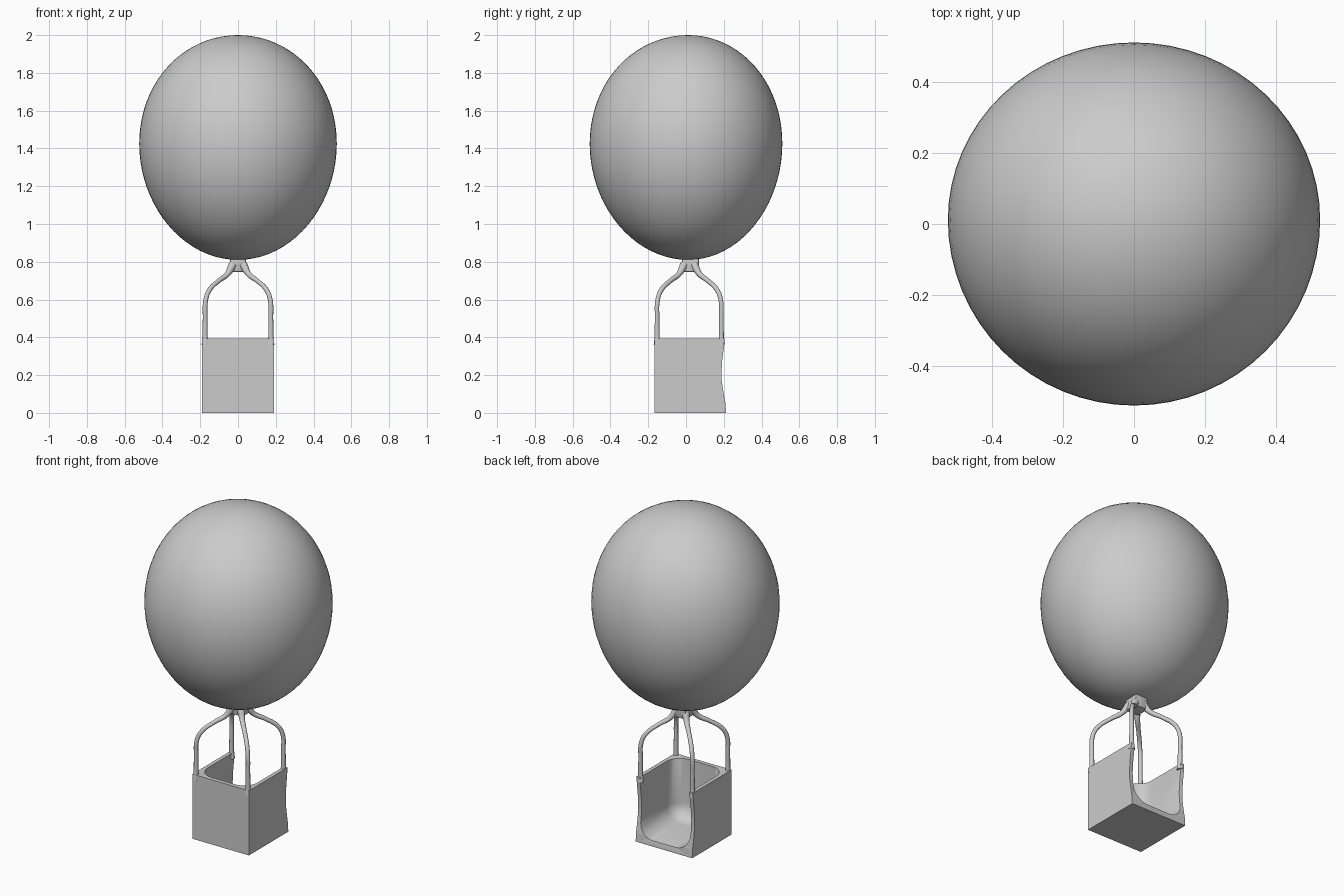
import bpy, bmesh, math

if "Cube" in bpy.data.objects:
    bpy.data.objects.remove(bpy.data.objects["Cube"])


def finish(name, bm, angle=40):
    me = bpy.data.meshes.new(name)
    bmesh.ops.recalc_face_normals(bm, faces=bm.faces)
    bm.to_mesh(me)
    bm.free()
    ob = bpy.data.objects.new(name, me)
    bpy.context.collection.objects.link(ob)
    bpy.ops.object.select_all(action='DESELECT')
    ob.select_set(True)
    bpy.context.view_layer.objects.active = ob
    bpy.ops.object.shade_smooth_by_angle(angle=math.radians(angle))
    return ob


def box(bm, x, y, z):
    verts = bmesh.ops.create_cube(bm, size=1)["verts"]
    for v in verts:
        v.co = [lo + (c + 0.5) * (hi - lo) for c, (lo, hi) in zip(v.co, (x, y, z))]
    return verts


# Balloon: slightly egg-shaped ellipsoid
bm = bmesh.new()
bmesh.ops.create_uvsphere(bm, u_segments=64, v_segments=40, radius=1)
for v in bm.verts:
    x, y, z = v.co
    v.co = (x * 0.523, y * 0.51 + 0.012 * (1 - abs(y)), 1.405 + 0.595 * z + 0.02 * (1 - z * z))
finish("balloon", bm, 180)

# Neck block under the balloon
bm = bmesh.new()
for v in box(bm, (-0.045, 0.045), (-0.022, 0.068), (0.745, 0.835)):
    if v.co.z > 0.8:
        v.co.x *= 0.9
bmesh.ops.bevel(bm, geom=bm.edges[:], offset=0.008, segments=2, affect='EDGES', profile=0.5)
finish("neck", bm)

# Basket shell: side profile with a gently sagging back edge, extruded across x
bm = bmesh.new()
back = [(0.212, 0.0), (0.209, 0.05), (0.198, 0.11), (0.189, 0.17), (0.188, 0.22),
        (0.192, 0.28), (0.2, 0.34), (0.204, 0.393)]
profile = [(-0.167, 0.0)] + back + [(-0.167, 0.393)]
face = bm.faces.new([bm.verts.new((-0.19, y, z)) for y, z in profile])
ext = bmesh.ops.extrude_face_region(bm, geom=[face])["geom"]
for v in ext:
    if isinstance(v, bmesh.types.BMVert):
        v.co.x = 0.19
basket = finish("basket", bm)

# Cutter for the interior, open at the top and back with a rounded floor
bm = bmesh.new()
box(bm, (-0.167, 0.167), (-0.142, 0.5), (0.035, 0.8))
low = [e for e in bm.edges if all(v.co.z < 0.1 for v in e.verts)
       and not all(v.co.y > 0.4 for v in e.verts)]
up = [e for e in bm.edges if all(v.co.y < 0 for v in e.verts)
      and abs(e.verts[0].co.z - e.verts[1].co.z) > 0.1]
bmesh.ops.bevel(bm, geom=low + up, offset=0.09, segments=8, affect='EDGES', profile=0.5)
cutter = finish("basket_cutter", bm)
cutter.hide_render = True

cut = basket.modifiers.new("hollow", 'BOOLEAN')
cut.operation = 'DIFFERENCE'
cut.object = cutter
cut.solver = 'EXACT'
bev = basket.modifiers.new("soft_edges", 'BEVEL')
bev.width = 0.007
bev.segments = 2
bev.limit_method = 'ANGLE'
bev.angle_limit = math.radians(40)
bpy.ops.object.select_all(action='DESELECT')
basket.select_set(True)
bpy.context.view_layer.objects.active = basket
for m in ("hollow", "soft_edges"):
    bpy.ops.object.modifier_apply(modifier=m)
bpy.data.objects.remove(cutter)
bpy.ops.object.shade_smooth_by_angle(angle=math.radians(40))

# Four ropes: (fraction of the way from the axis to the corner, height, radius scale)
path = [(1.0, 0.36, 1.5), (1.0, 0.40, 1.1), (1.0, 0.50, 1.0), (0.98, 0.60, 1.0),
        (0.87, 0.65, 1.0), (0.58, 0.70, 1.0), (0.32, 0.735, 1.2), (0.16, 0.785, 1.8)]
for side, sx in (("left", -1), ("right", 1)):
    for end, sy in (("front", -0.170), ("back", 0.170)):
        cu = bpy.data.curves.new(f"rope_{end}_{side}", 'CURVE')
        cu.dimensions = '3D'
        cu.bevel_depth = 0.0125
        cu.bevel_resolution = 3
        cu.resolution_u = 6
        cu.use_fill_caps = True
        sp = cu.splines.new('BEZIER')
        sp.bezier_points.add(len(path) - 1)
        for p, (f, z, r) in zip(sp.bezier_points, path):
            p.co = (sx * 0.174 * f, 0.017 + sy * f, z)
            p.radius = r
            p.handle_left_type = p.handle_right_type = 'AUTO'
        ob = bpy.data.objects.new(cu.name, cu)
        bpy.context.collection.objects.link(ob)
